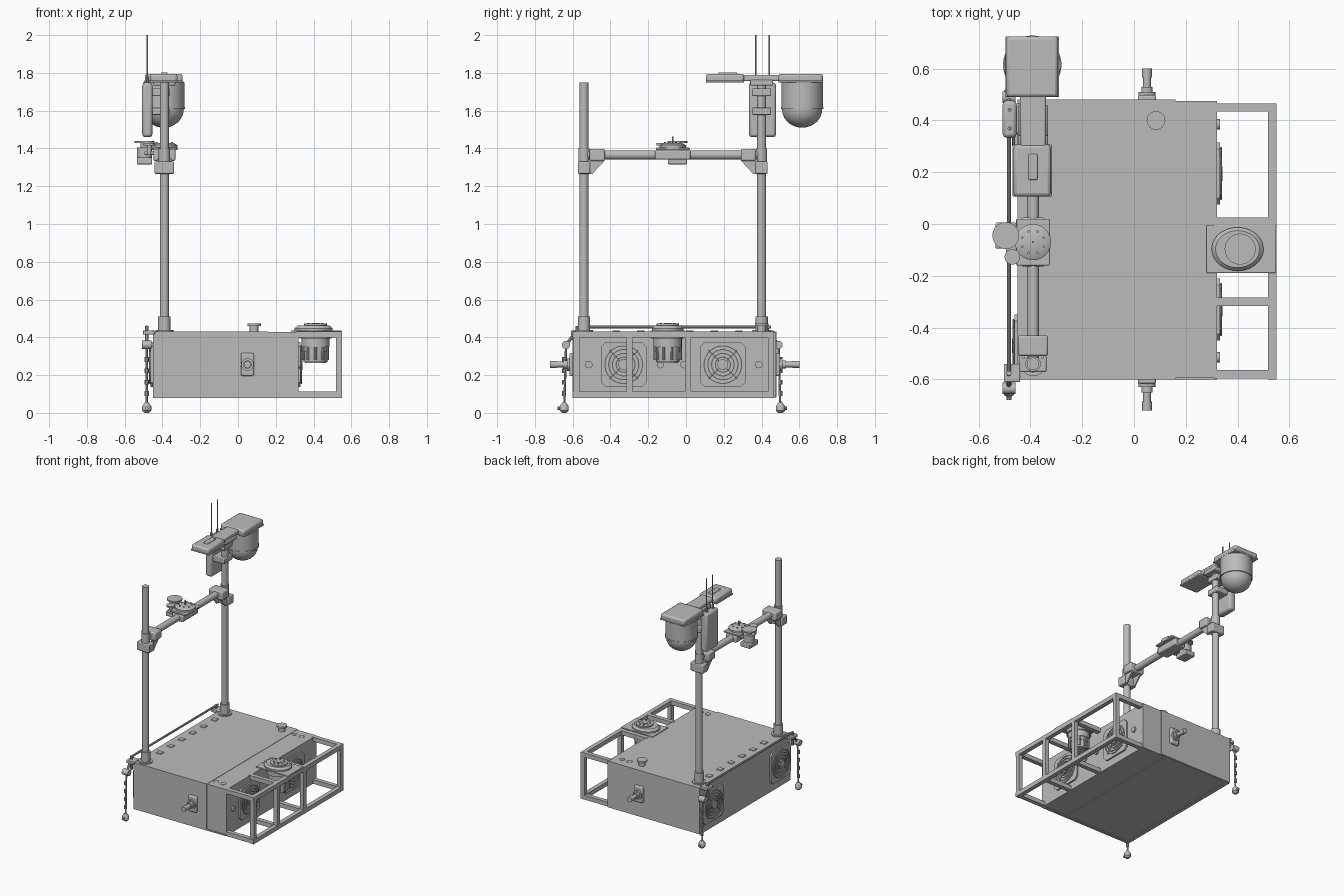
import bpy, bmesh, math
from mathutils import Vector

if "Cube" in bpy.data.objects:
    bpy.data.objects.remove(bpy.data.objects["Cube"], do_unlink=True)

shade = (.5, .5, .5, 1)
grey = bpy.data.materials.new("plain_grey")
grey.use_nodes = True
grey.diffuse_color = shade
grey.node_tree.nodes["Principled BSDF"].inputs["Base Color"].default_value = shade
parts = []
RIGHT, BACK, UP = Vector((1, 0, 0)), Vector((0, 1, 0)), Vector((0, 0, 1))


def finish(name, bm):
    bmesh.ops.recalc_face_normals(bm, faces=bm.faces)
    mesh = bpy.data.meshes.new(name)
    bm.to_mesh(mesh)
    bm.free()
    mesh.materials.append(grey)
    part = bpy.data.objects.new(name, mesh)
    bpy.context.collection.objects.link(part)
    parts.append(part)
    return part


def box(name, x, y, z, bevel=0):
    # each argument is the range covered on that axis
    bm = bmesh.new()
    bmesh.ops.create_cube(bm, size=1)
    for vert in bm.verts:
        vert.co = [max(span) if side > 0 else min(span) for side, span in zip(vert.co, (x, y, z))]
    part = finish(name, bm)
    if bevel:
        modifier = part.modifiers.new("rounded_edges", "BEVEL")
        modifier.width, modifier.segments = bevel, 2
    return part


def around(middle, half):
    return middle - half, middle + half


def turned(name, base, axis, profile, sides=24, squash=1):
    # profile holds (radius, distance along the axis) from base to tip
    bm = bmesh.new()
    turn = axis.to_track_quat("Z", "Y")
    angles = [math.tau * i / sides for i in range(sides)]
    rings = [[bm.verts.new(base + turn @ Vector((radius * math.cos(a), radius * squash * math.sin(a), along)))
              for a in angles] for radius, along in profile]
    for lower, upper in zip(rings, rings[1:]):
        for i in range(sides):
            bm.faces.new((lower[i - 1], lower[i], upper[i], upper[i - 1]))
    bm.faces.new(rings[0])
    bm.faces.new(rings[-1])
    return finish(name, bm)


def drum(name, base, axis, radius, length, sides=24, squash=1):
    return turned(name, base, axis, [(radius, 0), (radius, length)], sides, squash)


def rod(name, start, end, radius, sides=20):
    return drum(name, start, end - start, radius, (end - start).length, sides)


def circle_of(count, centre, radius, first=RIGHT, second=BACK):
    angles = [math.tau * (i + .5) / count for i in range(count)]
    return [centre + radius * (first * math.cos(a) + second * math.sin(a)) for a in angles]


def side_plate(name, outline, thickness):
    # flat outline pushed out along x
    bm = bmesh.new()
    face = bm.faces.new([bm.verts.new(point) for point in outline])
    grown = bmesh.ops.extrude_face_region(bm, geom=[face])["geom"]
    bmesh.ops.translate(bm, vec=RIGHT * thickness, verts=[g for g in grown if isinstance(g, bmesh.types.BMVert)])
    return finish(name, bm)


def fan(name, centre, out):
    # chamfered plate with wire rings, spokes and a hub
    half, chamfer = .12, .025
    corners = [(half, half - chamfer), (half - chamfer, half)]
    quarter = corners + [(-y, z) for y, z in reversed(corners)]
    outline = quarter + [(-y, -z) for y, z in quarter]
    side_plate(name + "_plate", [centre + BACK * y + UP * z for y, z in outline], out * .012)
    front = centre + RIGHT * out * .016
    for radius in (.04, .06, .08, .1):
        wire = circle_of(24, front, radius, BACK, UP)
        for i, point in enumerate(wire):
            rod(name + "_wire", wire[i - 1], point, .004, 6)
    for tip in circle_of(4, front, .11, BACK, UP):
        rod(name + "_spoke", front, tip, .004, 6)
    drum(name + "_hub", centre, RIGHT * out, .028, .022)


# Main cabinet with a slightly slimmer end section
FLOOR, LID, MIDDLE = .08, .43, .256
OUTER, SEAM, INNER, FRAME = -.45, .16, .32, .55
FRONT, REAR = -.6, .48
STEP = .005
box("cabinet", (OUTER, SEAM), (FRONT, REAR), (FLOOR + STEP, LID))
box("cabinet_end", (SEAM, INNER), (FRONT + STEP, REAR - STEP), (FLOOR + STEP, LID - STEP / 2))
for x in (OUTER + .015, .1, INNER - .015):
    box("bottom_rail", around(x, .015), (FRONT + STEP, REAR - STEP), (FLOOR, FLOOR + .01))
for y in (FRONT + .01, REAR - .015):
    box("bottom_edge", (OUTER, INNER), around(y, .01), (FLOOR, FLOOR + .01))

# Open guard frame
TUBE = .032
for y in (-.58, -.3, .01, .45):
    width = around(y, TUBE / 2)
    box("frame_post", (FRAME - TUBE, FRAME), width, (FLOOR, LID))
    for z in (FLOOR, LID - TUBE):
        box("cross_rail", (INNER - .01, FRAME - TUBE), width, (z, z + TUBE))
for z in (FLOOR, LID - TUBE):
    box("long_rail", (FRAME - TUBE, FRAME), (FRONT, REAR - .015), (z, z + TUBE))

# Cooling fans and sockets
for y in (-.33, .195):
    fan("inner_fan", Vector((INNER, y, MIDDLE)), 1)
for y in (-.47, .33):
    fan("outer_fan", Vector((OUTER, y, MIDDLE)), -1)
for y in (-.515, -.135, -.01, .385):
    drum("socket", Vector((INNER, y, MIDDLE)), RIGHT, .02, .012)

# Side connectors
for y, out in ((FRONT, -1), (REAR, 1)):
    box("connector_plate", around(.05, .035), around(y, .018), around(MIDDLE, .06), .008)
    root = Vector((.05, y, MIDDLE))
    for radius, length in ((.033, .03), (.022, .05), (.015, .09)):
        drum("connector_step", root, BACK * out, radius, length)
    drum("connector_tip", root + BACK * out * .085, BACK * out, .019, .035)

# Knob, caps and ports on the lid
knob = Vector((.085, .4, LID))
drum("knob_stem", knob, UP, .023, .035)
drum("knob_top", knob + UP * .03, UP, .036, .012)
for x in (.19, .25):
    for y in (-.53, .4):
        drum("lid_cap", Vector((x, y, LID)), UP, .02, .002)
MAST = -.39
for i in range(6):
    box("lid_port", around(MAST, .02), around(-.37 + .13 * i, .02), around(LID, .006), .003)

# Sensor unit hung in the frame
sensor = Vector((.41, -.097, LID))
box("sensor_plate", around(sensor.x + .004, .134), around(sensor.y, .092), (LID, LID + .007), .003)
turned("sensor_flange", sensor - RIGHT * .01, UP, [(.1, 0), (.1, .018), (.085, .032)], 40, .84)
drum("sensor_hub", sensor, UP, .06, .042)
drum("sensor_eye", sensor, UP, .018, .046)
for bolt in circle_of(8, sensor, .038):
    drum("hub_bolt", bolt, UP, .006, .047, 8)
for radius, depth in ((.085, .035), (.075, .08), (.068, .105), (.063, .16), (.055, .166)):
    drum("sensor_body", sensor, -UP, radius, depth)
for rib in circle_of(10, sensor, .068):
    drum("sensor_rib", rib, -UP, .007, .15, 8)

# Mast poles, cross bar and corner brackets
BAR, POLE, TOP = 1.366, .024, 1.748
ends = [Vector((MAST, -.54, LID)), Vector((MAST, .4, LID))]
for foot, inward in zip(ends, (BACK, -BACK)):
    drum("mast_pole", foot, UP, POLE, TOP - LID)
    drum("pole_flange", foot, UP, .048, .008)
    drum("pole_collar", foot, UP, .033, .08)
    joint = foot + UP * (BAR - LID)
    drum("corner_sleeve", joint - UP * .035, UP, .03, .07)
    box("pole_clamp", around(MAST, .052), around(foot.y, TUBE), (BAR - .1, BAR - .035), .006)
    box("bar_clamp", around(MAST, .058), around((joint + inward * .07).y, .04), around(BAR, TUBE), .008)
    for x in (-.04, .03):
        wedge = [(.02, -.1), (.045, -.1), (.11, -.03), (.02, -.02)]
        side_plate("gusset", [joint + RIGHT * x + inward * y + UP * z for y, z in wedge], .01)
rod("cross_bar", *[end + UP * (BAR - LID) for end in ends], POLE)

# Turntable unit on the cross bar
unit = Vector((MAST, -.07, BAR + .026))
box("unit_clamp", around(MAST, .045), around(unit.y, .095), around(BAR, .025), .008)
box("unit_deck", around(MAST, .065), around(unit.y, .09), (unit.z, unit.z + .012), .004)
turned("turntable", unit, UP, [(.07, 0), (.07, .025), (.05, .036)])
for bolt in circle_of(8, unit, .045):
    drum("turntable_bolt", bolt, UP, .005, .042, 8)
drum("turntable_pin", unit, UP, .004, .072, 8)
motor = Vector((-.495, -.045, BAR - TUBE))
drum("side_motor", motor, UP, .04, .07)
drum("motor_shaft", motor, UP, .02, .1)
drum("large_disc", motor + UP * .095, UP, .052, .01)
box("motor_foot", around(motor.x, .04), around(motor.y, .05), around(motor.z, .018), .005)
box("motor_arm", (motor.x, MAST), (-.135, -.02), around(BAR + .01, .01), .004)
post = Vector((-.47, -.127, BAR))
drum("small_disc_post", post, UP, .012, .05)
drum("small_disc", post + UP * .05, UP, .03, .012)

# Camera head: hood, arm and front pod, each with a lip below
HEAD = 1.795
for name, half, y in (("camera_hood", .1, (.49, .725)), ("front_pod", .072, (.106, .307))):
    box(name, around(MAST - .003, half), y, (TOP, HEAD), .013)
    box(name + "_lip", around(MAST - .003, half + .004), y, (TOP, TOP + .012), .004)
box("head_arm", around(MAST, .05), (.29, .5), (TOP + .008, HEAD - .005), .008)
box("arm_saddle", around(MAST, .058), around(.4, .06), around(TOP, .015), .006)
box("pod_handle", around(MAST, .018), around(.22, .05), around(HEAD, .008), .005)

# Egg-shaped dome under the hood
eye = Vector((MAST - .003, .615, TOP))
DROP = .14
quarter = [math.pi / 2 * i / 9 for i in range(9)]
drum("dome_housing", eye, -UP, .11, DROP, 40)
drum("dome_band", eye - UP * (DROP - .01), -UP, .113, .01, 40)
turned("dome_lens", eye - UP * DROP, -UP, [(.106 * math.cos(a), .098 * math.sin(a)) for a in quarter], 40)

# Radio case with aerials
radio = Vector((-.48, .405, TOP))
box("radio_case", around(radio.x, .027), around(radio.y, .072), (1.46, TOP), .015)
for drop in (.05, .15):
    box("radio_bracket", (radio.x, MAST + .03), around(.4, .05), around(TOP - drop, .02), .005)
for offset in (-.036, .036):
    root = radio + BACK * offset
    drum("aerial", root, UP, .004, 2 - TOP, 8)
    drum("aerial_base", root, UP, .008, TUBE, 10)

# Tether bar with a hanging chain at each end
tether = Vector((-.483, 0, .455))
rod("tether_bar", tether - BACK * .57, tether + BACK * .45, .008, 10)
for y, out in ((-.635, -BACK), (.49, BACK)):
    top = Vector((tether.x, y, .36))
    post = top - out * .06
    box("tether_bracket", (tether.x - .02, OUTER + .01), around(post.y, .035), around(LID - .004, .011), .004)
    rod("tether_post", post, post + UP * .1, .01, 10)
    rod("tether_link", post + UP * .08, top, .009, 10)
    drum("pulley", top - RIGHT * .025, RIGHT, .022, .05, 16)
    weight = Vector((tether.x, (top + out * .01).y, 0))
    rod("chain", top, weight, .006, 8)
    for i in range(4):
        drum("chain_bead", weight + UP * (.09 + .06 * i), UP, .011, .025, 10)
    turned("chain_weight", weight, UP, [(.012, 0), (.024, .012), (.024, .035), (.01, .055)], 16)
    drum("chain_hook", weight + UP * .025, out, .009, .035, 10)

# Smooth round surfaces and keep hard edges
for part in parts:
    part.select_set(True)
bpy.context.view_layer.objects.active = parts[0]
bpy.ops.object.shade_smooth_by_angle(angle=math.radians(35))
